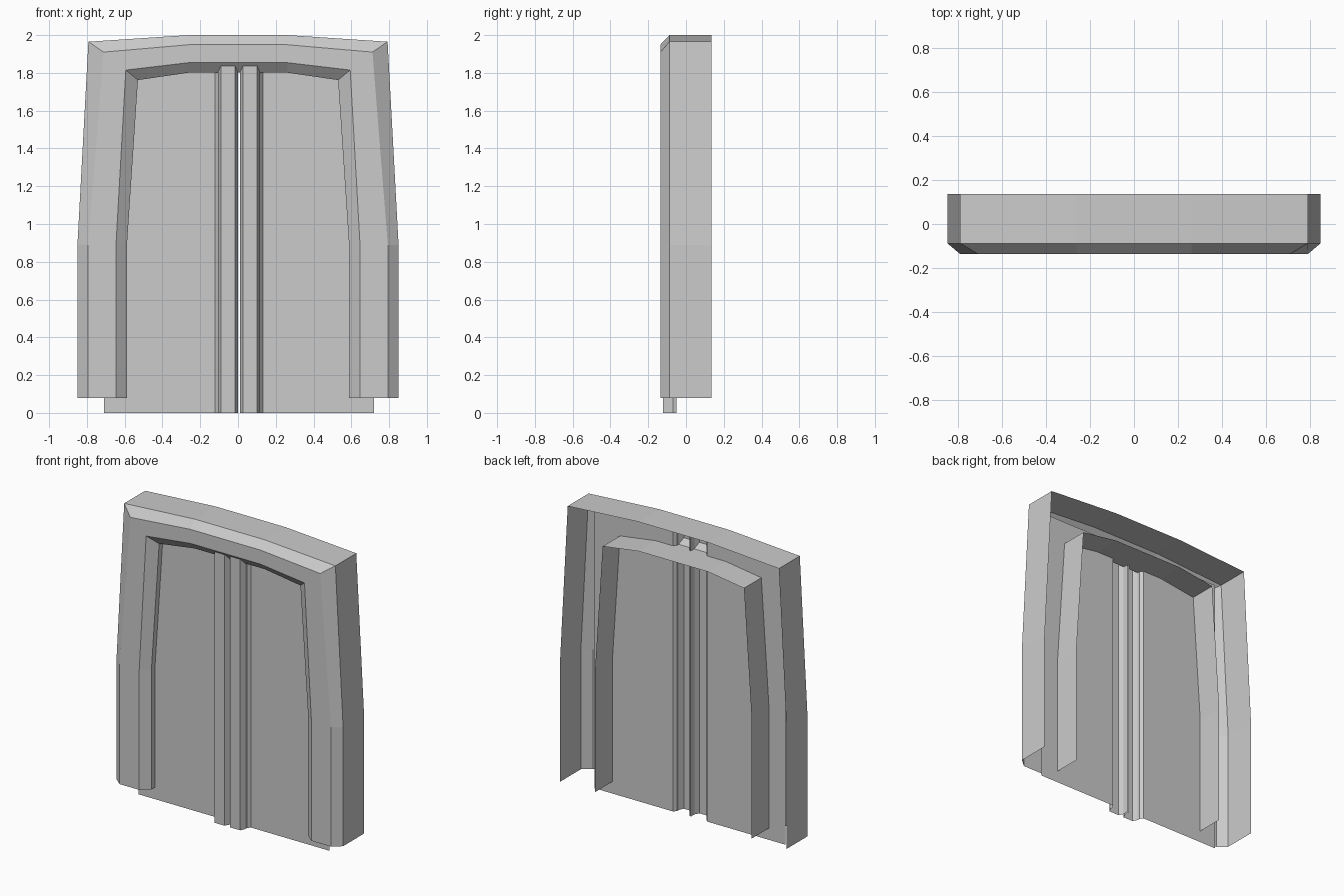
import bpy

if "Cube" in bpy.data.objects:
    bpy.data.objects.remove(bpy.data.objects["Cube"])


def strip_mesh(name, rows):
    """Skin equal-length rows of points into one open, flat-shaded surface."""
    n = len(rows[0])
    verts = [p for row in rows for p in row]
    faces = [(r * n + i, r * n + i + 1, (r + 1) * n + i + 1, (r + 1) * n + i)
             for r in range(len(rows) - 1) for i in range(n - 1)]
    mesh = bpy.data.meshes.new(name)
    mesh.from_pydata(verts, [], faces)
    obj = bpy.data.objects.new(name, mesh)
    bpy.context.collection.objects.link(obj)
    return obj


def arch(half, y):
    """Mirror a half outline (x, z) into a full arch at depth y."""
    full = [(-x, z) for x, z in half] + [(x, z) for x, z in reversed(half)]
    return [(x, y, z) for x, z in full]


# Door frame: arched outlines, swept from outer back edge to inner back edge
BASE, BEND = 0.08, 0.89
BACK, CHAMFER, FRONT = 0.136, -0.088, -0.136
outer = [(0.85, BASE), (0.85, BEND), (0.792, 1.965), (0.262, 2.0)]
front_outer = [(0.793, BASE), (0.793, BEND), (0.712, 1.91), (0.262, 1.949)]
front_inner = [(0.646, BASE), (0.646, BEND), (0.594, 1.815), (0.262, 1.854)]
inner = [(0.588, BASE), (0.588, BEND), (0.53, 1.762), (0.262, 1.801)]
strip_mesh("door_frame", [
    arch(outer, BACK), arch(outer, CHAMFER),
    arch(front_outer, FRONT), arch(front_inner, FRONT),
    arch(inner, CHAMFER), arch(inner, BACK)])

# Sliding door leaves: flat panel with a stepped ridge along the meeting edge
leaf = [(0.005, -0.05), (0.005, -0.09), (0.021, -0.121), (0.096, -0.121),
        (0.111, -0.09), (0.111, -0.07), (0.127, -0.05), (0.715, -0.05)]
LEAF_TOP, LEAF_SHIFT = 1.917, 0.005
for side, name in ((-1, "left_door"), (1, "right_door")):
    strip_mesh(name, [[(side * x + LEAF_SHIFT, y, z) for x, y in leaf]
                      for z in (0.0, LEAF_TOP)])
